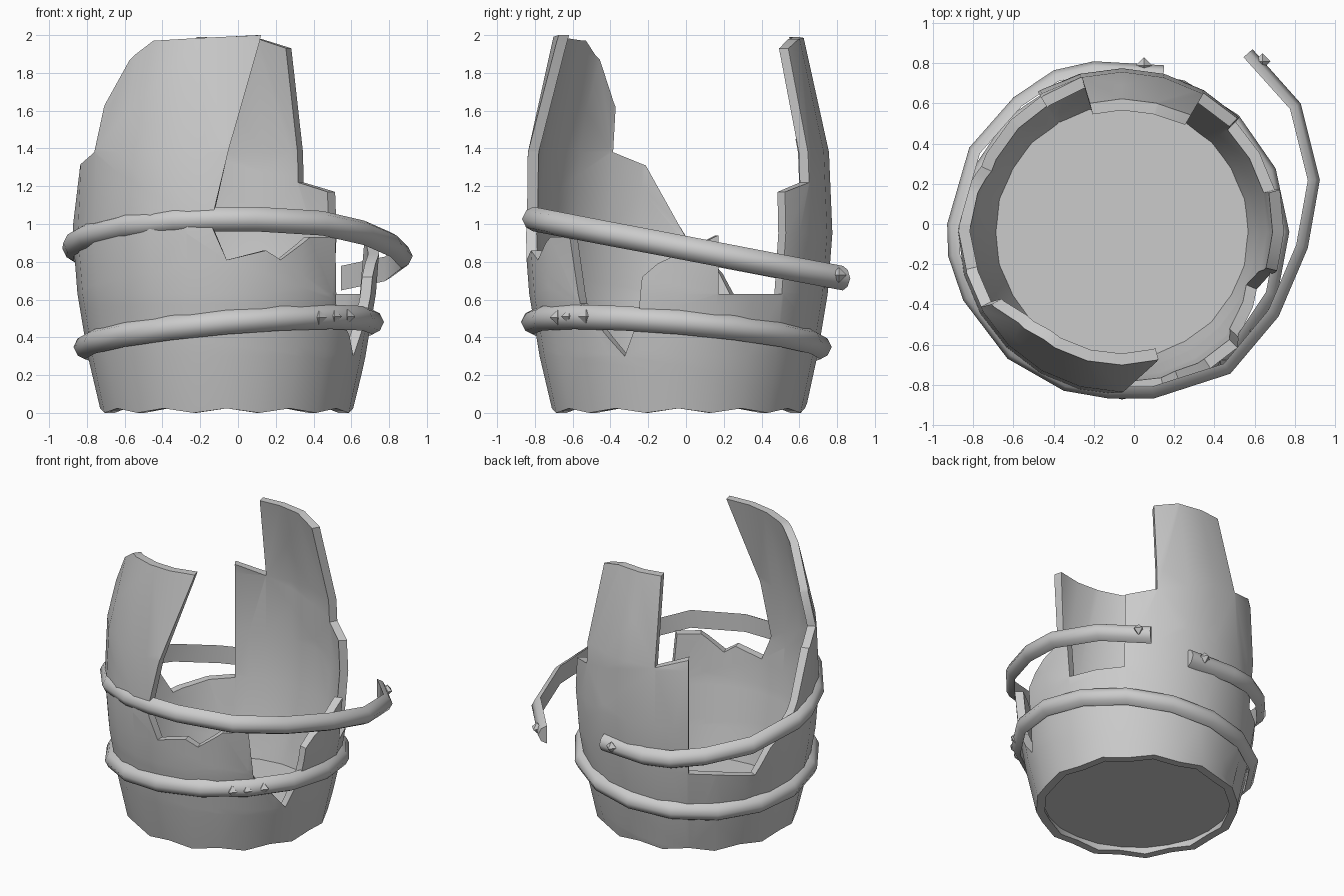
import bpy, bmesh
from math import pi, cos, sin, radians
from mathutils import Vector, Matrix

if "Cube" in bpy.data.objects:
    bpy.data.objects.remove(bpy.data.objects["Cube"])

CX, CY, SIDES, THICK = -0.06, -0.04, 24, 0.057
STEP = 2 * pi / SIDES
PROFILE = [(0, .67), (.3, .735), (.63, .79), (.95, .815), (1.38, .797), (2.0, .66)]


def radius(z):
    for (z0, r0), (z1, r1) in zip(PROFILE, PROFILE[1:]):
        if z <= z1:
            return r0 + (r1 - r0) * (z - z0) / (z1 - z0)
    return PROFILE[-1][1]


def facet(a):
    # keeps points between the corners on the flat side of the polygon
    d = a % STEP - STEP / 2
    return cos(STEP / 2) / cos(d)


def finish(name, bm, angle=40):
    bmesh.ops.recalc_face_normals(bm, faces=bm.faces)
    me = bpy.data.meshes.new(name)
    bm.to_mesh(me)
    bm.free()
    ob = bpy.data.objects.new(name, me)
    bpy.context.collection.objects.link(ob)
    bpy.ops.object.select_all(action='DESELECT')
    ob.select_set(True)
    bpy.context.view_layer.objects.active = ob
    bpy.ops.object.shade_smooth_by_angle(angle=radians(angle))
    return ob


# Barrel wall: unrolled broken outline (degrees round, height)
OUTLINE = [
    (121, .62), (134, .61), (155, .56), (163, .74), (177, .93), (193.5, 1.31),
    (208, 1.38), (209, 1.62), (221.5, 1.87), (234, 1.97), (258, 1.985), (286, 2.0),
    (270.7, 1.39), (264, 1.0), (270, .81), (285, .86), (291, .81), (303, .93),
    (315, .93), (318, .58), (337, .30), (344, .5), (346, .72), (352, .79), (375, .94),
    (375.5, .63), (404, .63), (404.5, 1.17), (419.5, 1.22), (419.5, 1.93), (434, 1.98),
    (464, 1.99), (464.5, 1.38), (481, 1.45), (481, .62), (481, 0), (121, 0)]

bm = bmesh.new()
face = bm.faces.new([bm.verts.new((radians(a), 0, z)) for a, z in reversed(OUTLINE)])
face.normal_update()
bmesh.ops.triangulate(bm, faces=[face], ngon_method='EAR_CLIP')


def slice_at(co, no):
    bmesh.ops.bisect_plane(bm, geom=bm.verts[:] + bm.edges[:] + bm.faces[:],
                           dist=1e-5, plane_co=co, plane_no=no)


for i in range(SIDES // 3, SIDES // 3 + SIDES + 1):
    slice_at((i * STEP, 0, 0), (1, 0, 0))
for z, r in PROFILE[1:-1]:
    slice_at((0, 0, z), (0, 0, 1))
# roll the outline into a barrel, with a slightly wavy foot
for v in bm.verts:
    a, z = v.co.x, v.co.z
    r = radius(z) * facet(a)
    if z < .01:
        z = .012 + .012 * cos(12 * a)
    v.co = (CX + r * cos(a), CY + r * sin(a), z)
bmesh.ops.remove_doubles(bm, verts=bm.verts, dist=1e-4)
# thicken inward
ext = bmesh.ops.extrude_face_region(bm, geom=bm.faces[:], use_keep_orig=True)
for v in ext['geom']:
    if isinstance(v, bmesh.types.BMVert):
        d = Vector((v.co.x - CX, v.co.y - CY, 0))
        v.co -= d * (THICK / radius(v.co.z))
finish("barrel_wall", bm, 35)

# Barrel floor, slightly raised
bm = bmesh.new()
bmesh.ops.create_cone(bm, cap_ends=True, segments=SIDES, radius1=.632, radius2=.632, depth=.03,
                      matrix=Matrix.Translation((CX, CY, .07)))
finish("barrel_floor", bm)

# Hoops: bulged strap section (outward, up) swept along a path
SECTION = [(0, 0), (-.022, .045), (-.06, .065), (-.06, -.065), (-.022, -.045)]


def hoop(name, path, closed):
    bm = bmesh.new()
    n = len(path)
    rings = []
    for i, p in enumerate(path):
        a = path[(i - 1) % n] if closed or i > 0 else p
        b = path[(i + 1) % n] if closed or i < n - 1 else p
        t = Vector(b) - Vector(a)
        out = Vector((t.y, -t.x, 0)).normalized()
        rings.append([bm.verts.new(Vector(p) + out * o + Vector((0, 0, u))) for o, u in SECTION])
    m = len(SECTION)
    for i in range(n if closed else n - 1):
        r0, r1 = rings[i], rings[(i + 1) % n]
        for k in range(m):
            bm.faces.new((r0[k], r1[k], r1[(k + 1) % m], r0[(k + 1) % m]))
    if not closed:
        bm.faces.new(rings[0])
        bm.faces.new(rings[-1])
    finish(name, bm, 60)


lower = []
for i in range(16):
    a = i * pi / 8
    z = .415 + .066 * (cos(a) - sin(a))
    r = radius(z) + .068
    lower.append((CX + r * cos(a), CY + r * sin(a), z))
hoop("lower_hoop", lower, True)

# upper hoop is sprung open on the right
UPPER = [(.15, .79), (-.2, .81), (-.4, .765), (-.6, .63), (-.82, .38), (-.93, 0), (-.925, -.16),
         (-.85, -.38), (-.63, -.67), (-.35, -.83), (-.13, -.868), (.1, -.868), (.48, -.745),
         (.72, -.46), (.865, -.12), (.925, .22), (.83, .6), (.59, .87)]
hoop("upper_hoop", [(x, y, .87 - .18 * y) for x, y in UPPER], False)


# Rivets
def rivet(name, p, r=.04):
    bm = bmesh.new()
    bmesh.ops.create_cone(bm, segments=4, radius1=r, radius2=0, depth=r,
                          matrix=Matrix.Translation((0, 0, r / 2)))
    bmesh.ops.mirror(bm, geom=bm.verts[:] + bm.edges[:] + bm.faces[:], axis='Z', merge_dist=1e-4)
    bmesh.ops.translate(bm, verts=bm.verts, vec=p)
    finish(name, bm, 20)


for i, p in enumerate([(.43, -.68, .505), (.51, -.62, .51), (.58, -.53, .51),
                       (.05, .79, .74), (.64, .81, .73)]):
    rivet("rivet_%d" % (i + 1), p)
